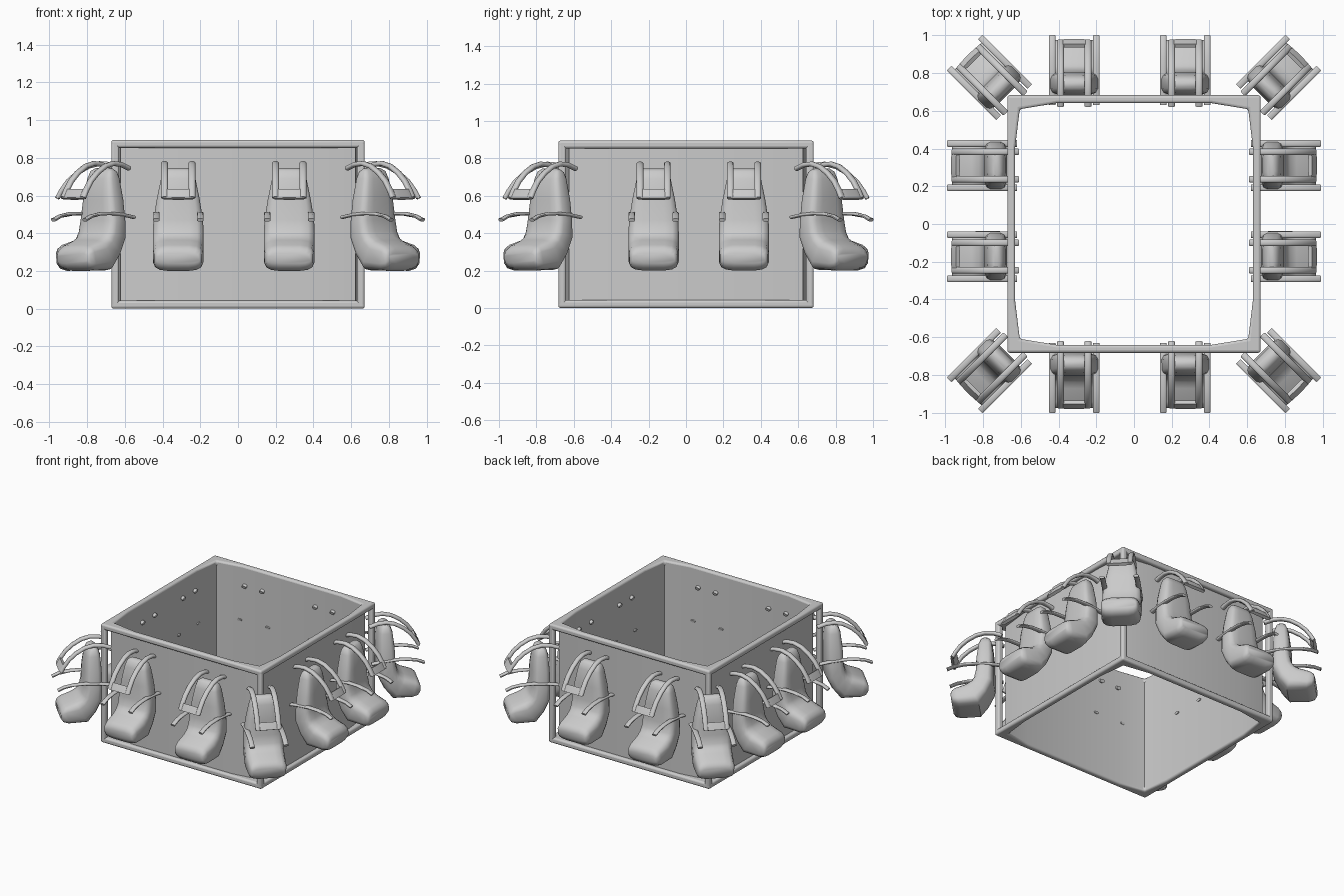
import bpy, bmesh
from math import atan2, cos, sin, pi, copysign
from mathutils import Vector

if "Cube" in bpy.data.objects:
    bpy.data.objects.remove(bpy.data.objects["Cube"], do_unlink=True)

HX, HY, HEIGHT = 0.672, 0.683, 0.895


def add_object(name, mesh, location=(0, 0, 0), turn=0.0):
    obj = bpy.data.objects.new(name, mesh)
    bpy.context.collection.objects.link(obj)
    obj.location = location
    obj.rotation_euler.z = turn
    return obj


def finish(bm, name):
    bmesh.ops.recalc_face_normals(bm, faces=bm.faces)
    mesh = bpy.data.meshes.new(name)
    bm.to_mesh(mesh)
    bm.free()
    return mesh


def smooth(obj, angle):
    bpy.ops.object.select_all(action='DESELECT')
    obj.select_set(True)
    bpy.context.view_layer.objects.active = obj
    bpy.ops.object.shade_smooth_by_angle(angle=angle)


def bevel(obj, width):
    mod = obj.modifiers.new("Bevel", 'BEVEL')
    mod.width = width
    mod.segments = 3
    mod.limit_method = 'ANGLE'
    smooth(obj, 0.7)


def loft(bm, stations, center=0.0, count=16, power=0.5):
    """Rounded sections, each spanning two (depth, height) points and a half width."""
    rings = []
    for (d0, z0), (d1, z1), half in stations:
        ring = []
        for i in range(count):
            a = 2 * pi * (i + 0.5) / count
            u = copysign(abs(cos(a)) ** power, cos(a))
            v = copysign(abs(sin(a)) ** power, sin(a)) * 0.5 + 0.5
            ring.append(bm.verts.new((center + u * half,
                                      -(d0 + (d1 - d0) * v), z0 + (z1 - z0) * v)))
        rings.append(ring)
    for a, b in zip(rings, rings[1:]):
        for i in range(count):
            j = (i + 1) % count
            bm.faces.new((a[i], a[j], b[j], b[i]))
    bm.faces.new(rings[0])
    bm.faces.new(rings[-1])


def bar(bm, path, thick, half, center):
    """Flat bar following a (depth, height) path."""
    pts = [Vector(p) for p in path]
    stations = []
    for i, p in enumerate(pts):
        t = (pts[min(i + 1, len(pts) - 1)] - pts[max(i - 1, 0)]).normalized()
        n = Vector((-t.y, t.x)) * thick / 2
        stations.append((p - n, p + n, half))
    loft(bm, stations, center, 12, 0.8)


def wall_ring(name, z0, z1, outer, inner):
    """Closed ring between two outlines given for one quarter."""
    def around(quarter):
        (ax, ay), (bx, by), (cx, cy) = quarter
        pts = []
        for sx, sy in ((1, 1), (-1, 1), (-1, -1), (1, -1)):
            q = [(sx * x, sy * y) for x, y in quarter]
            pts += q if sx * sy > 0 else q[::-1]
        return pts
    bm = bmesh.new()
    loops = [[bm.verts.new((x, y, z)) for x, y in around(q)]
             for q, z in ((outer, z0), (outer, z1), (inner, z1), (inner, z0))]
    for k in range(4):
        a, b = loops[k], loops[(k + 1) % 4]
        for i in range(len(a)):
            j = (i + 1) % len(a)
            bm.faces.new((a[i], a[j], b[j], b[i]))
    return add_object(name, finish(bm, name))


# Hollow square carriage: two rims, inset wall panels, corner posts
square = [(HX, 0.41), (HX, HY), (0.41, HY)]
opening = [(HX - 0.042, 0.41), (HX - 0.066, HY - 0.074), (0.41, HY - 0.042)]
panel_face = [(x + 0.016, y + 0.016) for x, y in opening]
panel_face[0] = (panel_face[0][0], 0.41)
panel_face[2] = (0.41, panel_face[2][1])
for name, z0 in (("bottom_rim", 0.0), ("top_rim", HEIGHT - 0.042)):
    bevel(wall_ring(name, z0, z0 + 0.042, square, opening), 0.013)
smooth(wall_ring("wall_panels", 0.02, HEIGHT - 0.02, panel_face, opening), 0.5)

post_bm = bmesh.new()
bmesh.ops.create_cube(post_bm, size=1.0)
bmesh.ops.scale(post_bm, vec=(0.042, 0.042, HEIGHT - 0.02), verts=post_bm.verts)
post_mesh = finish(post_bm, "corner_post")
for sx in (-1, 1):
    for sy in (-1, 1):
        bevel(add_object("corner_post", post_mesh,
                         (sx * (HX - 0.021), sy * (HY - 0.021), HEIGHT / 2)), 0.013)

# Bucket seat shell
bm = bmesh.new()
loft(bm, [((0.04, 0.742), (0.07, 0.745), 0.06),
          ((0.022, 0.725), (0.092, 0.73), 0.08),
          ((0.010, 0.69), (0.108, 0.69), 0.092),
          ((0.0, 0.58), (0.122, 0.58), 0.115),
          ((0.0, 0.46), (0.125, 0.47), 0.133),
          ((0.0, 0.37), (0.138, 0.41), 0.136),
          ((0.045, 0.275), (0.155, 0.385), 0.136),
          ((0.1, 0.203), (0.19, 0.365), 0.136),
          ((0.235, 0.2), (0.262, 0.338), 0.131),
          ((0.272, 0.212), (0.285, 0.318), 0.126),
          ((0.29, 0.24), (0.294, 0.292), 0.115)])
seat_mesh = finish(bm, "seat")

# Over-shoulder restraint: two curved arms joined at the lower end
bm = bmesh.new()
arm_path = [(-0.058, 0.745), (0.0, 0.765), (0.06, 0.77), (0.12, 0.755),
            (0.18, 0.72), (0.23, 0.675), (0.265, 0.625), (0.285, 0.588)]
for side in (-1, 1):
    bar(bm, arm_path, 0.026, 0.018, side * 0.073)
bar(bm, [(0.262, 0.63), (0.276, 0.606), (0.288, 0.583)], 0.024, 0.087, 0)
restraint_mesh = finish(bm, "restraint")

# Side handles
bm = bmesh.new()
handle_path = [(-0.05, 0.485), (0.03, 0.498), (0.12, 0.505),
               (0.2, 0.503), (0.27, 0.49), (0.316, 0.47)]
for side in (-1, 1):
    bar(bm, handle_path, 0.018, 0.018, side * 0.117)
handle_mesh = finish(bm, "handles")

# Two seats on every side and one on every corner
places = []
for x in (-0.317, 0.272):
    places += [(x, -HY, 0, -1), (x, HY, 0, 1)]
for y in (-0.173, 0.31):
    places += [(-HX, y, -1, 0), (HX, y, 1, 0)]
for sx in (-1, 1):
    for sy in (-1, 1):
        places.append((sx * HX, sy * HY, sx, sy))

for x, y, dx, dy in places:
    turn = atan2(dx, -dy)
    for name, mesh in (("seat", seat_mesh), ("restraint", restraint_mesh),
                       ("handles", handle_mesh)):
        smooth(add_object(name, mesh, (x, y, 0), turn), 0.8)
